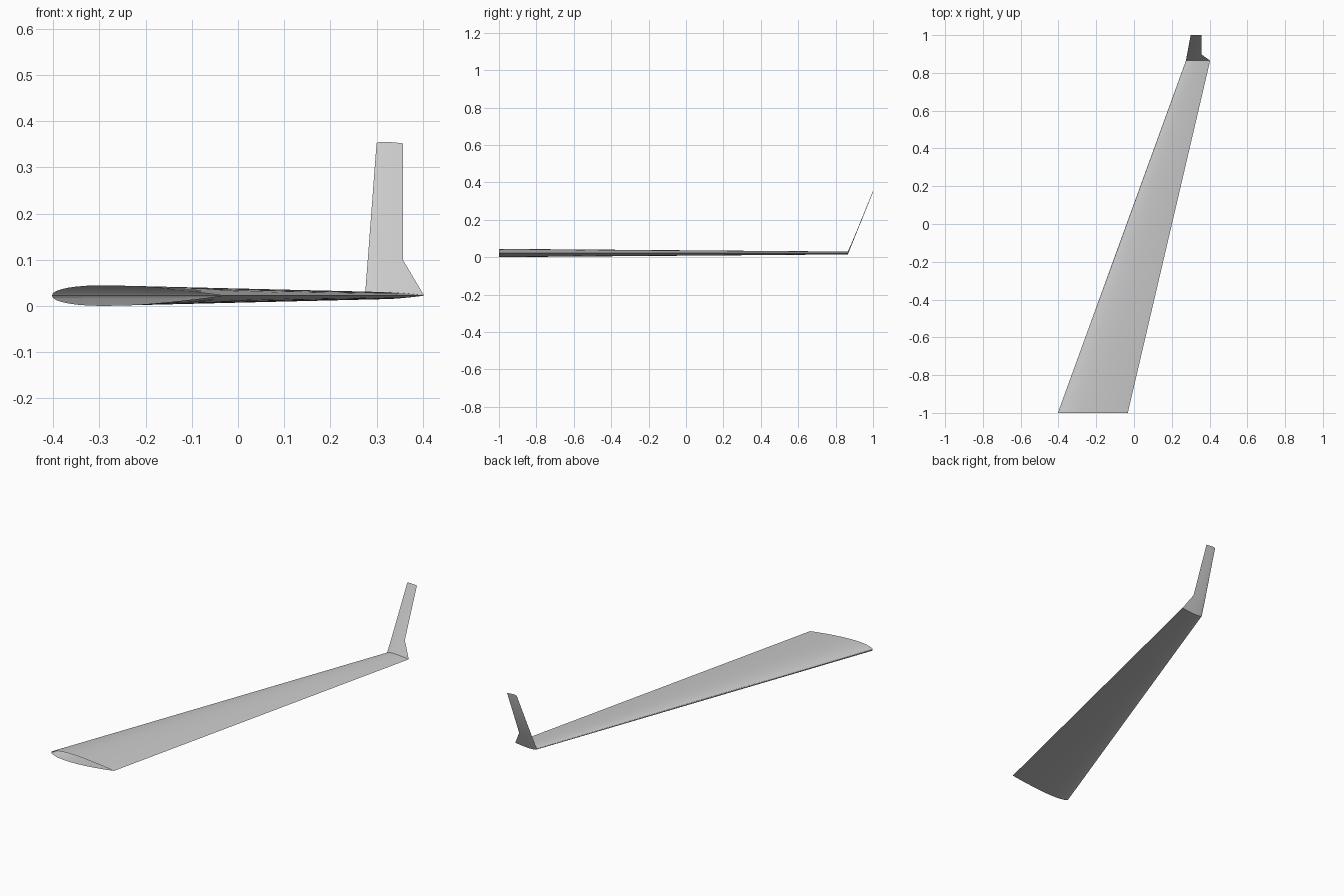
import bpy
import bmesh
import math

cube = bpy.data.objects.get("Cube")
if cube:
    bpy.data.objects.remove(cube, do_unlink=True)

# Single light grey finish
grey = bpy.data.materials.new("light_grey")
grey.use_nodes = True
color = (0.6, 0.6, 0.6, 1)
grey.diffuse_color = color
grey.node_tree.nodes["Principled BSDF"].inputs["Base Color"].default_value = color

STEPS = 20
MID_Z = 0.0225


def half_thickness(t):
    """Symmetric aerofoil, 12 percent thick, closed trailing edge."""
    return 0.6 * (0.2969 * math.sqrt(t) - 0.126 * t - 0.3516 * t**2
                  + 0.2843 * t**3 - 0.1036 * t**4)


def section(lead, trail, y, z):
    """Closed aerofoil ring: over the top to the trailing edge, back below."""
    chord = trail - lead
    ring = []
    for i in range(2 * STEPS):
        angle = math.pi * i / STEPS
        t = (1 - math.cos(angle)) / 2
        side = 1 if i <= STEPS else -1
        ring.append((lead + chord * t, y, z + side * chord * half_thickness(t)))
    return ring


def loft(name, sections, cap_end=False):
    bm = bmesh.new()
    rings = [[bm.verts.new(p) for p in section(*s)] for s in sections]
    count = 2 * STEPS
    for a, b in zip(rings, rings[1:]):
        for i in range(count):
            j = (i + 1) % count
            bm.faces.new((a[i], b[i], b[j], a[j]))
    if cap_end:
        bm.faces.new(rings[-1][::-1])
    # Orient outward: the ring runs over the top first
    bm.normal_update()
    if bm.faces[:][STEPS // 2].normal.z < 0:
        bmesh.ops.reverse_faces(bm, faces=bm.faces[:])
    mesh = bpy.data.meshes.new(name)
    bm.to_mesh(mesh)
    bm.free()
    mesh.materials.append(grey)
    obj = bpy.data.objects.new(name, mesh)
    bpy.context.collection.objects.link(obj)
    bpy.ops.object.select_all(action="DESELECT")
    obj.select_set(True)
    bpy.context.view_layer.objects.active = obj
    bpy.ops.object.shade_smooth_by_angle(angle=math.radians(30))
    return obj


# Swept, tapered wing with an open root
tip = (0.275, 0.403, 0.865, MID_Z)
loft("wing", [(-0.403, -0.033, -1, MID_Z), tip])

# Upturned winglet with a kinked trailing edge
loft("winglet", [tip, (0.281, 0.357, 0.898, 0.1), (0.3, 0.357, 1, 0.352)],
     cap_end=True)
